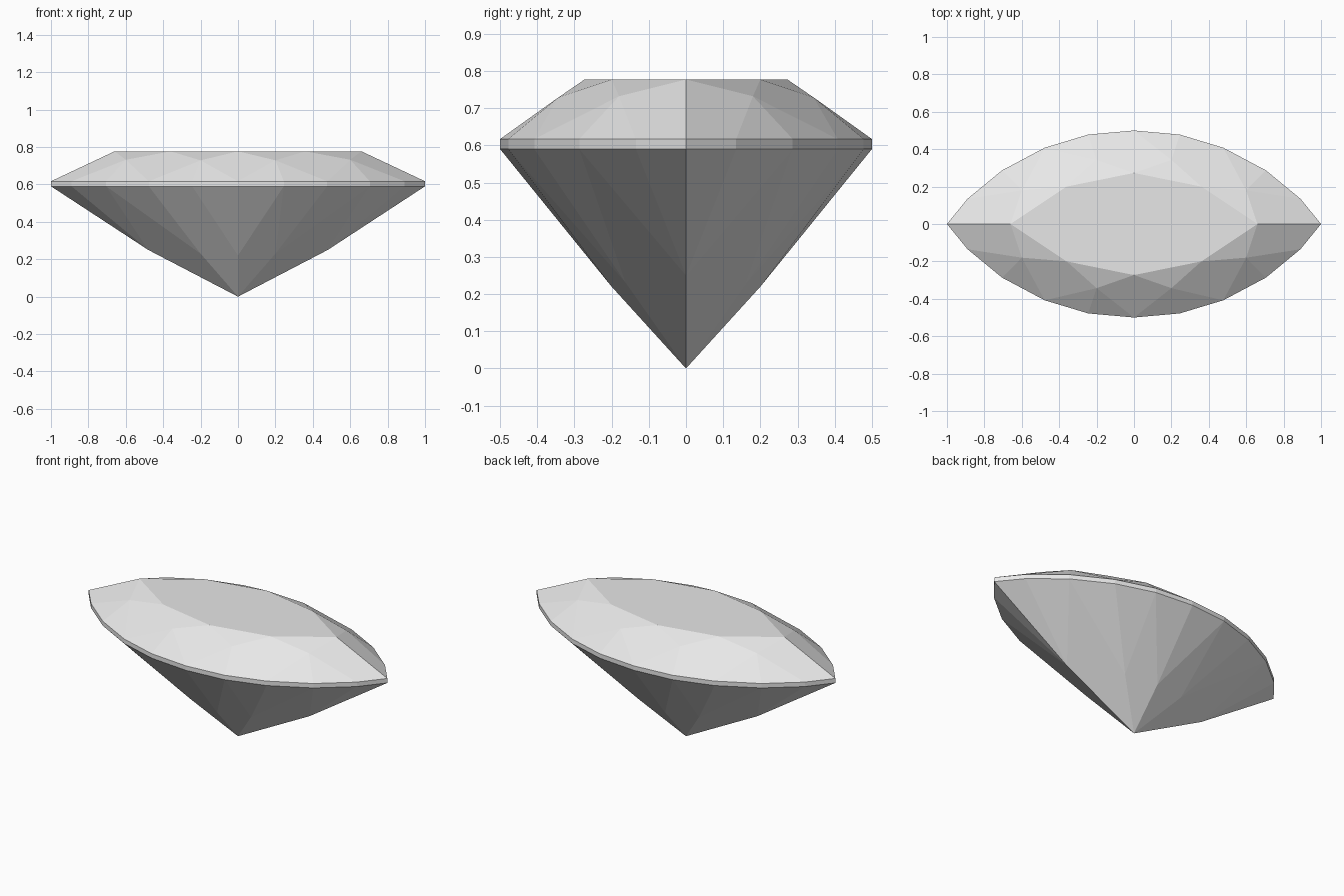
import bpy
import bmesh
from mathutils import Vector

cube = bpy.data.objects.get("Cube")
if cube:
    bpy.data.objects.remove(cube, do_unlink=True)

gem_grey = bpy.data.materials.new("pale_grey")
gem_grey.use_nodes = True
gem_grey.diffuse_color = (0.8, 0.8, 0.8, 1)
gem_grey.node_tree.nodes["Principled BSDF"].inputs["Base Color"].default_value = (0.8, 0.8, 0.8, 1)

TABLE_Z, TOP_Z, LOW_Z = 0.777, 0.617, 0.59
INSIDE = Vector((0, 0, 0.5))


def at_height(points, z):
    return [(x, y, z) for x, y in points]


def quarter_part(name, faces):
    """Build one quarter from facets, face them outward, mirror it in x and y."""
    bm = bmesh.new()
    for corners in faces:
        face = bm.faces.new([bm.verts.new(c) for c in corners])
        face.normal_update()
        if face.normal.dot(face.calc_center_median() - INSIDE) < 0:
            face.normal_flip()
    bmesh.ops.remove_doubles(bm, verts=bm.verts, dist=0.0005)
    mesh = bpy.data.meshes.new(name)
    bm.to_mesh(mesh)
    bm.free()
    mesh.materials.append(gem_grey)
    obj = bpy.data.objects.new(name, mesh)
    bpy.context.collection.objects.link(obj)
    mirror = obj.modifiers.new("quarters", "MIRROR")
    mirror.use_axis = (True, True, False)
    mirror.merge_threshold = 0.0005


# Girdle outline of one quarter, from the broad side to the pointed end
outline = [(0, 0.5), (0.245, 0.478), (0.477, 0.408), (0.705, 0.287), (0.89, 0.135), (1, 0)]
top = at_height(outline, TOP_Z)
low = at_height(outline, LOW_Z)

# Girdle band
quarter_part("girdle", [(low[i], low[i + 1], top[i + 1], top[i]) for i in range(5)])

# Crown: flat table, star facets, kites and upper girdle facets
centre, t_side, t_mid, t_end = at_height([(0, 0), (0, 0.273), (0.36, 0.2), (0.66, 0)], TABLE_Z)
c_side, c_end = (0.2, 0.343, 0.729), (0.6, 0.18, 0.732)
quarter_part("crown", [
    (centre, t_end, t_mid, t_side),
    (t_side, t_mid, c_side), (t_mid, t_end, c_end),
    (t_side, c_side, top[0]), (t_mid, c_side, top[2], c_end), (t_end, c_end, top[4], top[5]),
    (c_side, top[0], top[1]), (c_side, top[1], top[2]),
    (c_end, top[2], top[3]), (c_end, top[3], top[4]),
])

# Pavilion: long kites to the bottom point, lower girdle facets between them
tip = (0, 0, 0)
p_side, p_mid, p_end = (0, 0.2, 0.22), (0.2, 0.162, 0.23), (0.48, 0, 0.25)
quarter_part("pavilion", [
    (tip, p_side, low[1], p_mid), (tip, p_mid, low[3], p_end),
    (p_side, low[0], low[1]),
    (p_mid, low[1], low[2]), (p_mid, low[2], low[3]),
    (p_end, low[3], low[4]), (p_end, low[4], low[5]),
])
